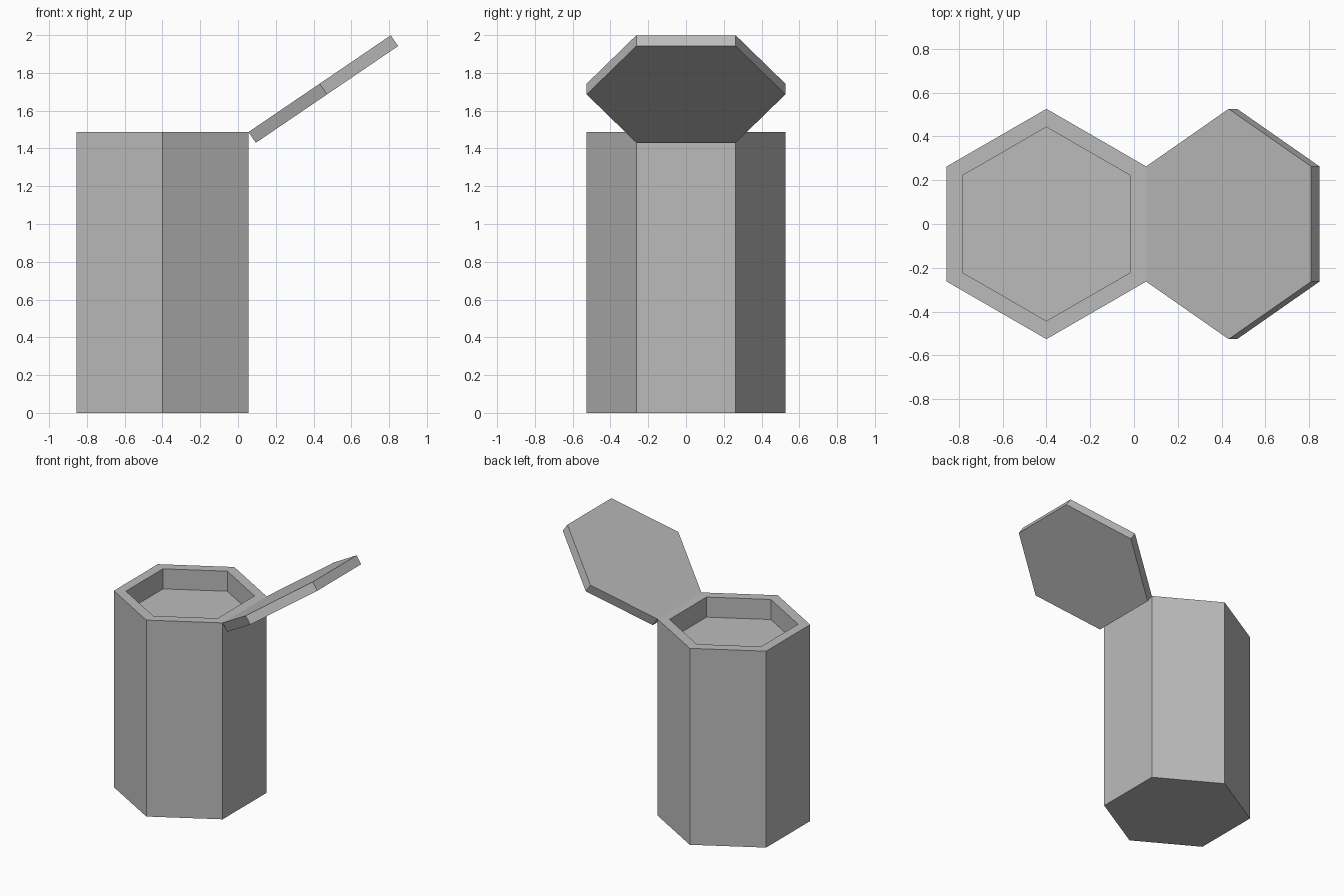
import bpy, bmesh
from math import radians, cos
from mathutils import Matrix

cube = bpy.data.objects.get("Cube")
if cube:
    bpy.data.objects.remove(cube, do_unlink=True)

RADIUS = 0.526                        # hexagon corner radius
APOTHEM = RADIUS * cos(radians(30))   # centre to flat side
INNER = 0.43
HEIGHT = 1.487
RECESS = 0.152
LID_THICK = 0.069
LID_TILT = radians(34.2)
CENTRE_X = -0.4

grey = bpy.data.materials.new("plain grey")
grey.use_nodes = True
colour = (0.5, 0.5, 0.5, 1)
grey.diffuse_color = colour
grey.node_tree.nodes["Principled BSDF"].inputs["Base Color"].default_value = colour


def hex_prism(bm, height):
    """Six-sided prism standing on z = 0 with corners on the y axis."""
    bmesh.ops.create_cone(bm, cap_ends=True, segments=6, radius1=RADIUS,
                          radius2=RADIUS, depth=height,
                          matrix=Matrix.Translation((0, 0, height / 2)))


def finish(bm, name, matrix):
    bmesh.ops.recalc_face_normals(bm, faces=bm.faces)
    mesh = bpy.data.meshes.new(name)
    bm.to_mesh(mesh)
    bm.free()
    mesh.materials.append(grey)
    obj = bpy.data.objects.new(name, mesh)
    obj.matrix_world = matrix
    bpy.context.collection.objects.link(obj)


# Container: prism with a rim and a shallow recess in the top
bm = bmesh.new()
hex_prism(bm, HEIGHT)
top = max(bm.faces, key=lambda f: f.calc_center_median().z)
rim_width = (RADIUS - INNER) * cos(radians(30))
bmesh.ops.inset_region(bm, faces=[top], thickness=rim_width)
floor = bmesh.ops.extrude_discrete_faces(bm, faces=[top])["faces"][0]
bmesh.ops.translate(bm, verts=floor.verts, vec=(0, 0, -RECESS))
finish(bm, "container", Matrix.Translation((CENTRE_X, 0, 0)))

# Lid: thin prism hinged on the upper right edge and tilted open
bm = bmesh.new()
hex_prism(bm, LID_THICK)
bmesh.ops.translate(bm, verts=bm.verts, vec=(APOTHEM, 0, -LID_THICK))
hinge = Matrix.Translation((CENTRE_X + APOTHEM, 0, HEIGHT))
finish(bm, "lid", hinge @ Matrix.Rotation(-LID_TILT, 4, "Y"))
